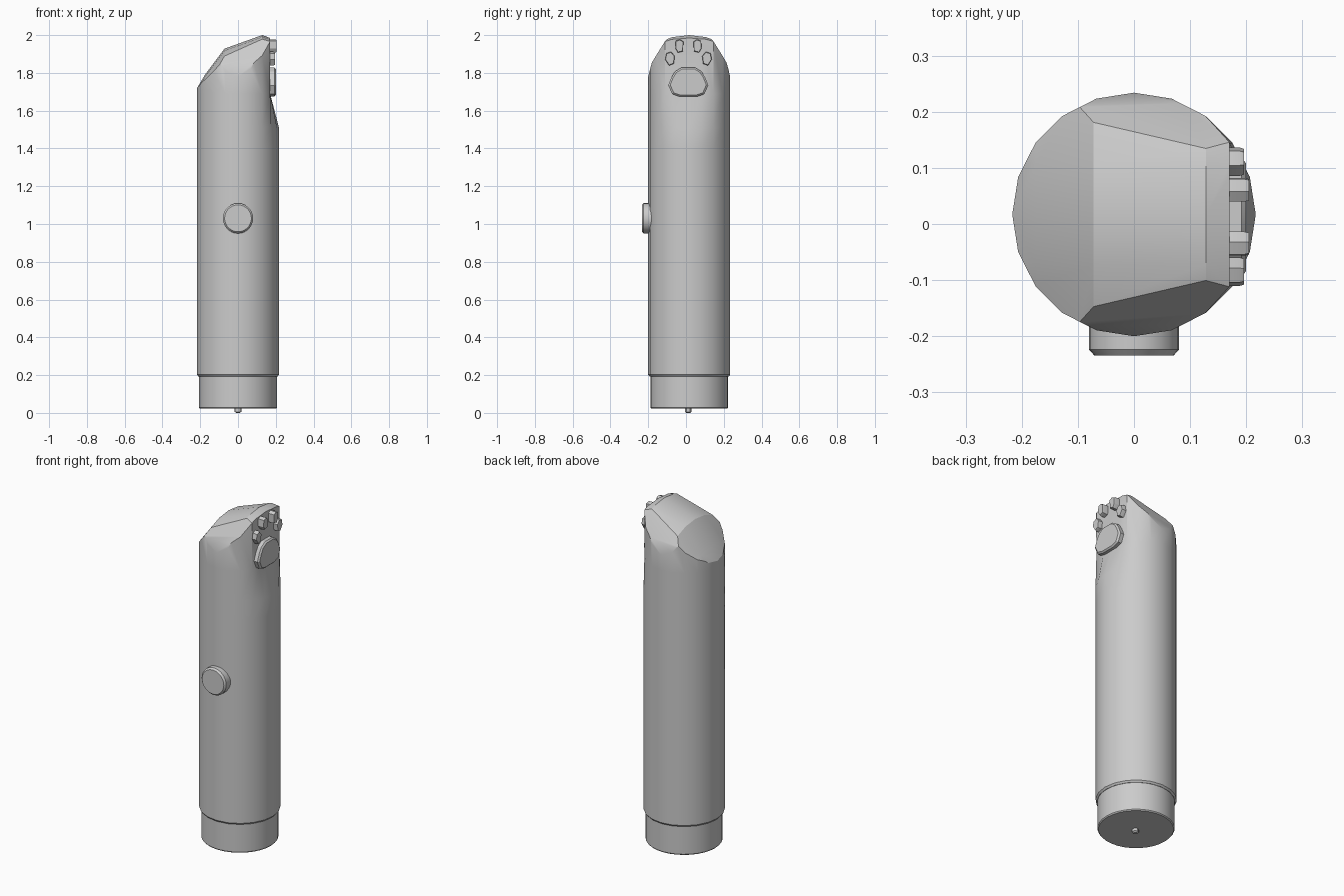
import bpy, bmesh, math
from mathutils import Vector, Matrix

if "Cube" in bpy.data.objects:
    bpy.data.objects.remove(bpy.data.objects["Cube"])

YC = 0.017  # body axis offset in y


def finish(name, bm, angle=30):
    bmesh.ops.recalc_face_normals(bm, faces=bm.faces)
    me = bpy.data.meshes.new(name)
    bm.to_mesh(me)
    bm.free()
    ob = bpy.data.objects.new(name, me)
    bpy.context.collection.objects.link(ob)
    bpy.ops.object.select_all(action='DESELECT')
    ob.select_set(True)
    bpy.context.view_layer.objects.active = ob
    bpy.ops.object.shade_smooth_by_angle(angle=math.radians(angle))
    return ob


def loft(rings):
    """Bridge equal-length rings and cap both ends."""
    bm = bmesh.new()
    vs = [[bm.verts.new(p) for p in ring] for ring in rings]
    n = len(vs[0])
    for a, b in zip(vs, vs[1:]):
        for i in range(n):
            j = (i + 1) % n
            bm.faces.new((a[i], a[j], b[j], b[i]))
    bm.faces.new(vs[0])
    bm.faces.new(vs[-1])
    return bm


def lathe(profile, n):
    return loft([[(r * math.cos(2 * math.pi * i / n), r * math.sin(2 * math.pi * i / n), z)
                  for i in range(n)] for r, z in profile])


def trim(bm, co, a, b):
    """Remove everything above the plane through co with slopes a (in x) and b (in y)."""
    geom = bm.verts[:] + bm.edges[:] + bm.faces[:]
    res = bmesh.ops.bisect_plane(bm, geom=geom, dist=1e-5, plane_co=co,
                                 plane_no=Vector((-a, -b, 1)).normalized(), clear_outer=True)
    edges = [e for e in res['geom_cut'] if isinstance(e, bmesh.types.BMEdge) and e.is_boundary]
    if edges:
        bmesh.ops.holes_fill(bm, edges=edges, sides=0)


# Body: 20-sided tube with a sloping, gently arched top
bm = lathe([(0.209, 0.192), (0.217, 0.202), (0.217, 1.40), (0.217, 1.51), (0.217, 1.69), (0.217, 2.1)], 20)
slope = [(-0.217, 1.72), (-0.175, 1.79), (-0.072, 1.928), (0.128, 2.0), (0.217, 1.985)]
for (x0, z0), (x1, z1) in zip(slope, slope[1:]):
    a = (z1 - z0) / (x1 - x0)
    for s in (1, -1):
        trim(bm, (x0, 0, z0), a, -0.12 * s)
        trim(bm, (x0, s * 0.09, z0 - 0.011), a, -0.38 * s)
for s in (1, -1):  # steep shoulders
    trim(bm, (0.128, s * 0.122, 1.972), 0.10, -1.5 * s)
    trim(bm, (0.0, s * 0.198, 1.845), 0.10, -3.4 * s)
bmesh.ops.remove_doubles(bm, verts=bm.verts, dist=0.0005)
# flatten the +x side into the pad face, with a ramp below it
for v in bm.verts:
    t = min(max((v.co.z - 1.51) / 0.18, 0), 1)
    v.co.x = min(v.co.x, 0.218 - 0.048 * t)
bmesh.ops.translate(bm, verts=bm.verts, vec=(0, YC, 0))
finish("body", bm)

# Bottom collar and nub
bm = lathe([(0.201, 0.022), (0.206, 0.028), (0.206, 0.2)], 32)
bmesh.ops.translate(bm, verts=bm.verts, vec=(0, YC, 0))
finish("bottom_collar", bm)
bm = lathe([(0.010, 0), (0.018, 0.006), (0.018, 0.03)], 12)
bmesh.ops.translate(bm, verts=bm.verts, vec=(0, YC - 0.005, 0))
finish("bottom_nub", bm)

# Button on the front
bm = lathe([(0.080, 0), (0.080, 0.072), (0.071, 0.082)], 28)
bmesh.ops.transform(bm, verts=bm.verts,
                    matrix=Matrix.Translation((0, -0.152, 1.03)) @ Matrix.Rotation(math.pi / 2, 4, 'X'))
finish("button", bm)


# Pads: y/z outlines raised from the flat face
def pad(name, outline, x_front, grow):
    cy = sum(p[0] for p in outline) / len(outline)
    cz = sum(p[1] for p in outline) / len(outline)

    def ring(x, s):
        return [(x, cy + (y - cy) * s * grow, cz + (z - cz) * s * grow) for y, z in outline]
    finish(name, loft([ring(0.155, 1), ring(x_front - 0.008, 1), ring(x_front, 0.9)]), 25)


half = [(0.035, 1.826), (0.068, 1.806), (0.087, 1.775), (0.103, 1.735), (0.083, 1.690), (0.045, 1.677)]
pad("main_pad", [(0.012 + y, z) for y, z in half] + [(0.012 - y, z) for y, z in reversed(half)], 0.200, 1.03)

inner = [(0.028, 1.965), (0.045, 1.975), (0.066, 1.968), (0.068, 1.930), (0.055, 1.909), (0.030, 1.916)]
outer = [(0.074, 1.888), (0.092, 1.910), (0.116, 1.902), (0.122, 1.872), (0.103, 1.841), (0.079, 1.850)]
for side_name, s in (("right", 1), ("left", -1)):
    pad("inner_toe_" + side_name, [(0.013 + s * y, z) for y, z in inner], 0.205, 1.06)
    pad("outer_toe_" + side_name, [(0.013 + s * y, z) for y, z in outer], 0.196, 1.06)
